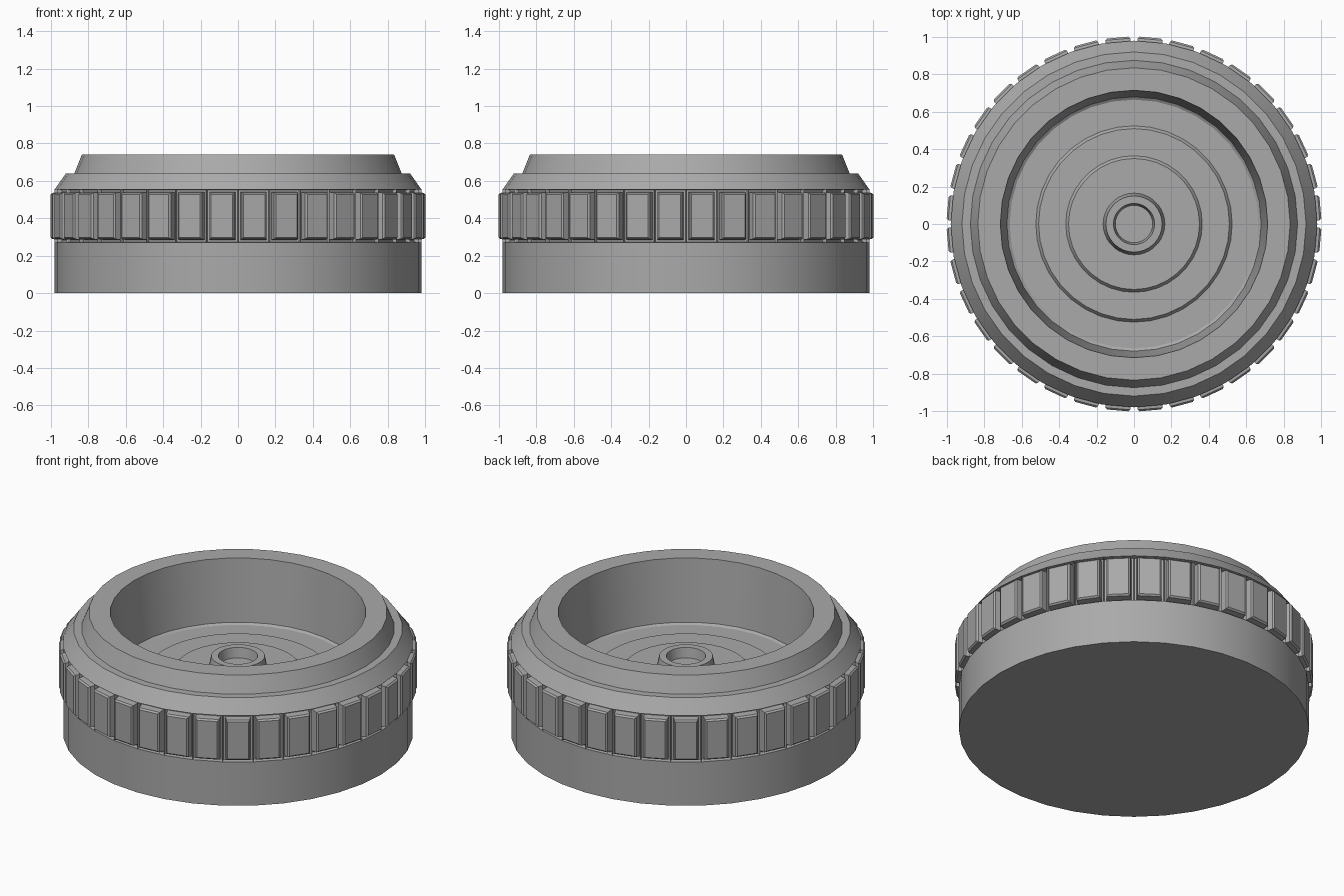
import bpy, bmesh, math

SEGMENTS = 36

cube = bpy.data.objects.get("Cube")
if cube:
    bpy.data.objects.remove(cube, do_unlink=True)

grey = bpy.data.materials.new("mid grey")
grey.use_nodes = True
grey.diffuse_color = (0.4, 0.4, 0.4, 1)
grey.node_tree.nodes["Principled BSDF"].inputs["Base Color"].default_value = grey.diffuse_color


def lathe(bm, profile):
    """Spin (radius, z) points into rings; returns one list of faces per band."""
    rings = []
    for r, z in profile:
        angles = [math.tau * i / SEGMENTS for i in range(SEGMENTS)]
        rings.append([bm.verts.new((r * math.cos(a), r * math.sin(a), z)) for a in angles])
    bands = []
    for low, high in zip(rings, rings[1:]):
        bands.append([bm.faces.new((low[i], low[(i + 1) % SEGMENTS],
                                    high[(i + 1) % SEGMENTS], high[i]))
                      for i in range(SEGMENTS)])
    bm.faces.new(rings[0][::-1])
    bm.faces.new(rings[-1])
    return bands


def finish(bm, name):
    mesh = bpy.data.meshes.new(name)
    bm.to_mesh(mesh)
    bm.free()
    obj = bpy.data.objects.new(name, mesh)
    bpy.context.collection.objects.link(obj)
    mesh.materials.append(grey)
    bpy.ops.object.select_all(action='DESELECT')
    obj.select_set(True)
    bpy.context.view_layer.objects.active = obj
    bpy.ops.object.shade_smooth_by_angle(angle=math.radians(30))


# Body: outer wall, stepped shoulder, dished bowl and terraced floor
body = bmesh.new()
bands = lathe(body, [
    (0.98, 0), (0.98, 0.27), (0.98, 0.555),        # wall and grip band
    (0.92, 0.64), (0.875, 0.64), (0.835, 0.74),    # shoulder and collar
    (0.715, 0.74), (0.68, 0.36), (0.665, 0.35),    # rim and bowl wall
    (0.525, 0.35), (0.51, 0.37),                   # lower terrace
    (0.365, 0.37), (0.35, 0.39),                   # upper terrace
    (0.165, 0.39), (0.15, 0.47),                   # hub
    (0.11, 0.47), (0.10, 0.41),                    # hub socket
])

# Grip pads: a recessed frame with a raised, chamfered pad in every band face
for thickness, depth in [(0.017, 0), (0.004, -0.025), (0.011, 0),
                         (0.004, 0.04), (0.009, 0.009)]:
    bmesh.ops.inset_individual(body, faces=bands[1], thickness=thickness,
                               depth=depth, use_even_offset=True)

finish(body, "knurled_dish")
